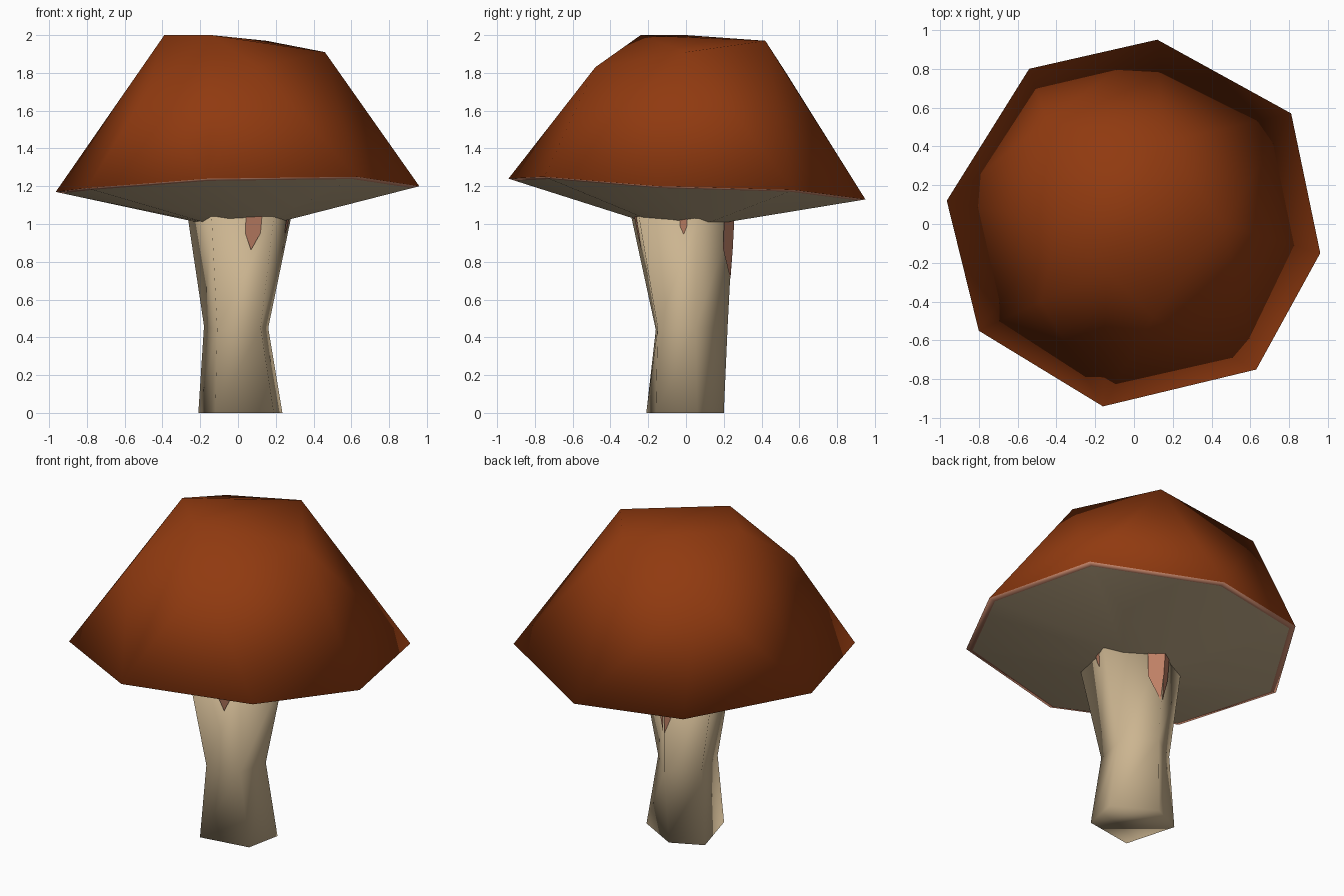
import bpy, bmesh
from mathutils import Vector

if "Cube" in bpy.data.objects:
    bpy.data.objects.remove(bpy.data.objects["Cube"])


def material(name, rgb):
    m = bpy.data.materials.new(name)
    m.diffuse_color = (*rgb, 1)
    m.use_nodes = True
    m.node_tree.nodes["Principled BSDF"].inputs["Base Color"].default_value = m.diffuse_color
    return m


brown = material("cap_brown", (0.28, 0.042, 0.005))
cream = material("stem_cream", (0.60, 0.46, 0.28))
pink = material("dusky_pink", (0.55, 0.23, 0.14))


def finish(bm, name, mats, smooth=True):
    mesh = bpy.data.meshes.new(name)
    for f in bm.faces:
        f.smooth = smooth
    bm.to_mesh(mesh)
    bm.free()
    for m in mats:
        mesh.materials.append(m)
    ob = bpy.data.objects.new(name, mesh)
    bpy.context.collection.objects.link(ob)
    return ob


# Cap: uneven eight-sided rim and a faceted crown, wrapped by a convex hull
rim = [(0.96, -0.15, 1.20), (0.81, 0.57, 1.18), (0.12, 0.95, 1.13), (-0.54, 0.80, 1.15),
       (-0.965, 0.12, 1.17), (-0.80, -0.55, 1.19), (-0.16, -0.94, 1.24), (0.63, -0.75, 1.25)]
crown = [(-0.39, 0.0, 2.0), (-0.14, -0.24, 2.0), (0.15, 0.42, 1.97), (0.46, 0.0, 1.91),
         (-0.48, -0.40, 1.70), (0.10, -0.48, 1.83), (-0.45, 0.53, 1.80)]
bm = bmesh.new()
rim_v = [bm.verts.new(p) for p in rim]
crown_v = [bm.verts.new(p) for p in crown]
bmesh.ops.convex_hull(bm, input=rim_v + crown_v)
bmesh.ops.delete(bm, geom=[f for f in bm.faces if all(v.co.z < 1.3 for v in f.verts)],
                 context='FACES')

# Underside: thin pink border, then a cream shallow cone down to the stem
rim_v = [min(bm.verts, key=lambda v: (v.co - Vector(p)).length) for p in rim]


def underside_ring(t):
    ring = []
    for p in rim:
        p = Vector(p)
        q = Vector((p.x, p.y, 0)).normalized() * 0.22
        q.z = 1.01
        ring.append(bm.verts.new(p.lerp(q, t)))
    return ring


border, inner = underside_ring(0.05), underside_ring(1)
for a, b, slot in ((rim_v, border, 2), (border, inner, 1)):
    for i in range(8):
        j = (i + 1) % 8
        bm.faces.new((a[i], b[i], b[j], a[j])).material_index = slot
bm.faces.new(inner).material_index = 1
bmesh.ops.recalc_face_normals(bm, faces=bm.faces)
finish(bm, "cap", (brown, cream, pink))

# Stem: five-sided, waisted, flaring at the top
rings = [
    [(0.235, 0.06, 0), (-0.02, 0.20, 0), (-0.21, 0.11, 0), (-0.12, -0.21, 0), (0.19, -0.16, 0)],
    [(0.16, 0.05, 0.45), (0.0, 0.22, 0.45), (-0.18, 0.10, 0.46), (-0.11, -0.16, 0.44),
     (0.12, -0.15, 0.45)],
    [(0.28, 0.06, 1.03), (-0.02, 0.25, 1.03), (-0.265, 0.10, 1.03), (-0.14, -0.29, 1.04),
     (0.19, -0.25, 1.04)],
]
bm = bmesh.new()
loops = [[bm.verts.new(p) for p in r] for r in rings]
for a, b in zip(loops, loops[1:]):
    for i in range(5):
        j = (i + 1) % 5
        bm.faces.new((a[i], a[j], b[j], b[i]))
bm.faces.new(loops[0])
bm.faces.new(loops[-1])
bmesh.ops.recalc_face_normals(bm, faces=bm.faces)
finish(bm, "stem", (cream,))


# Pink stains hanging from the top of the stem
def on_stem(side, t, s):
    low = Vector(rings[1][side]).lerp(Vector(rings[1][(side + 1) % 5]), t)
    top = Vector(rings[2][side]).lerp(Vector(rings[2][(side + 1) % 5]), t)
    p = low.lerp(top, s)
    return p + Vector((p.x, p.y, 0)).normalized() * 0.006


bm = bmesh.new()
stains = [(3, 0.55, 0.80, 0.66, 0.70), (0, 0.72, 1.0, 0.97, 0.45), (1, 0.0, 0.25, 0.03, 0.45),
          (4, 0.70, 0.82, 0.76, 0.85)]
for side, t0, t1, tip, s in stains:
    pts = [on_stem(side, t0, 1), on_stem(side, t0, (1 + s) / 2), on_stem(side, tip, s),
           on_stem(side, t1, (1 + s) / 2), on_stem(side, t1, 1)]
    bm.faces.new([bm.verts.new(p) for p in pts])
finish(bm, "stem_stains", (pink,))
